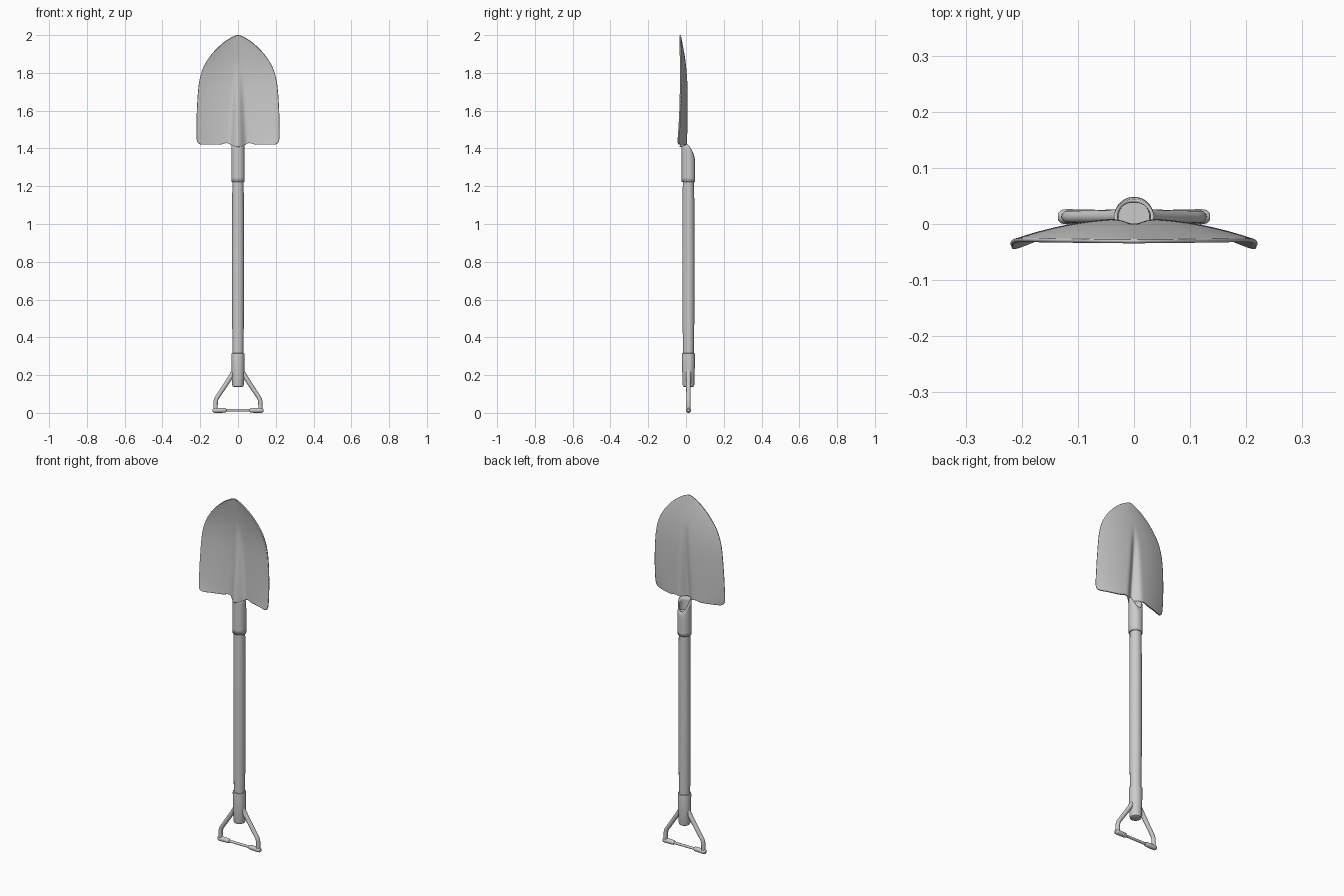
import bpy, math

if "Cube" in bpy.data.objects:
    bpy.data.objects.remove(bpy.data.objects["Cube"])

AXIS_Y = 0.013  # the shaft sits slightly behind the origin


def make(name, verts, faces, mods=()):
    me = bpy.data.meshes.new(name)
    me.from_pydata(verts, [], faces)
    ob = bpy.data.objects.new(name, me)
    bpy.context.collection.objects.link(ob)
    for kind, props in mods:
        m = ob.modifiers.new(kind.title(), kind)
        for k, v in props.items():
            setattr(m, k, v)
    bpy.ops.object.select_all(action='DESELECT')
    ob.select_set(True)
    bpy.context.view_layer.objects.active = ob
    bpy.ops.object.shade_smooth_by_angle(angle=math.radians(40))
    return ob


def lathe(name, profile, n=24):
    """Closed solid of revolution about z from (radius, z) pairs."""
    verts = [(r * math.cos(2 * math.pi * i / n), r * math.sin(2 * math.pi * i / n), z)
             for r, z in profile for i in range(n)]
    faces = [(j * n + i, j * n + (i + 1) % n, (j + 1) * n + (i + 1) % n, (j + 1) * n + i)
             for j in range(len(profile) - 1) for i in range(n)]
    last = (len(profile) - 1) * n
    faces += [tuple(reversed(range(n))), tuple(range(last, last + n))]
    return make(name, verts, faces)


# Wooden shaft, its top showing inside the open socket
shaft = lathe("shaft", [(0.029, 0.30), (0.031, 0.5), (0.032, 0.8), (0.031, 1.1),
                        (0.030, 1.22), (0.028, 1.35)])
shaft.location.y = AXIS_Y

# Lower collar with rounded end
collar = lathe("handle_collar", [(0.024, 0.138), (0.029, 0.141), (0.031, 0.15), (0.033, 0.22),
                                 (0.035, 0.308), (0.034, 0.315), (0.029, 0.316)])
collar.location.y = AXIS_Y

# Socket: tube with its upper rim sloping down at the back
N, ROWS = 32, 8
verts = []
for j in range(ROWS + 1):
    for i in range(N):
        a = 2 * math.pi * i / N
        r = 0.0355
        x, y = r * math.cos(a), AXIS_Y + r * math.sin(a)
        top = 1.425 - 0.065 * (max(0, y + 0.005) / 0.053) ** 2
        t = j / ROWS
        z = 1.222 + (top - 1.222) * t
        back = max(0, math.sin(a)) * max(0, t - 0.8) / 0.2
        verts.append((x, y - 0.004 * back, z))
faces = [(j * N + i, j * N + (i + 1) % N, (j + 1) * N + (i + 1) % N, (j + 1) * N + i)
         for j in range(ROWS) for i in range(N)]
make("socket", verts, faces, [('SOLIDIFY', dict(thickness=0.006, offset=-1))])

# Blade: dished sheet, rows of (z, half width, rim y, dish depth)
rows = [(1.420, 0.196, -0.045, 0.051), (1.427, 0.211, -0.044, 0.050),
        (1.445, 0.219, -0.042, 0.048), (1.50, 0.219, -0.037, 0.043),
        (1.58, 0.218, -0.033, 0.040), (1.66, 0.214, -0.030, 0.037),
        (1.74, 0.208, -0.029, 0.035), (1.80, 0.195, -0.029, 0.030),
        (1.85, 0.174, -0.029, 0.025), (1.90, 0.139, -0.030, 0.018),
        (1.94, 0.101, -0.030, 0.011), (1.97, 0.064, -0.031, 0.006),
        (1.988, 0.034, -0.031, 0.003), (1.999, 0.007, -0.031, 0.0)]
C = 14  # columns per side, denser near the middle
verts = []
for z, w, rim, depth in rows:
    fade = max(0, (1.82 - z) / 0.40)
    ridge_w, ridge_d = 0.024 + 0.026 * fade, 0.036 * fade ** 0.8
    for c in range(-C, C + 1):
        s = c / C
        x = w * math.copysign(abs(s) ** 1.5, s)
        ww = max(w, 0.216) if z < 1.5 else w
        y = rim + depth * (1 - (x / ww) ** 2)
        if abs(x) < ridge_w:
            y -= ridge_d * math.cos(math.pi / 2 * x / ridge_w) ** 2
        # small notches either side of the neck
        k = max(0, 1 - (z - 1.42) / 0.05)
        dz = k * (0.010 * math.exp(-((abs(x) - 0.06) / 0.018) ** 2)
                  - 0.012 * math.exp(-(x / 0.03) ** 2))
        verts.append((x, y, z + dz))
W = 2 * C + 1
faces = [(j * W + i, j * W + i + 1, (j + 1) * W + i + 1, (j + 1) * W + i)
         for j in range(len(rows) - 1) for i in range(W - 1)]
make("blade", verts, faces, [('SUBSURF', dict(levels=2, render_levels=2)),
                             ('SOLIDIFY', dict(thickness=0.007, offset=0))])

# Handle arms: bent rods from the collar to the grip
for side, sx in (("left", -1), ("right", 1)):
    cu = bpy.data.curves.new("handle_arm_" + side, 'CURVE')
    cu.dimensions = '3D'
    cu.bevel_depth, cu.bevel_resolution, cu.use_fill_caps = 0.012, 4, True
    sp = cu.splines.new('POLY')
    path = [(0.012, 0.245, 1.1), (0.024, 0.215, 1.1), (0.04, 0.188, 1.05), (0.105, 0.090, 0.95),
            (0.114, 0.076, 0.95), (0.118, 0.06, 0.95), (0.119, 0.018, 0.9)]
    sp.points.add(len(path) - 1)
    for p, (x, z, r) in zip(sp.points, path):
        p.co, p.radius = (sx * x, AXIS_Y, z, 1), r
    sp.use_smooth = True
    bpy.context.collection.objects.link(bpy.data.objects.new(cu.name, cu))

# Grip: thin bar with thicker rounded sleeves at both ends
half = [(0.007, 0.0), (0.007, 0.062), (0.011, 0.065), (0.0125, 0.07), (0.0135, 0.12),
        (0.012, 0.130), (0.007, 0.135)]
grip = lathe("grip", [(r, -z) for r, z in reversed(half[1:])] + half, 20)
grip.rotation_euler.y = math.pi / 2
grip.location = (0, AXIS_Y, 0.0135)
